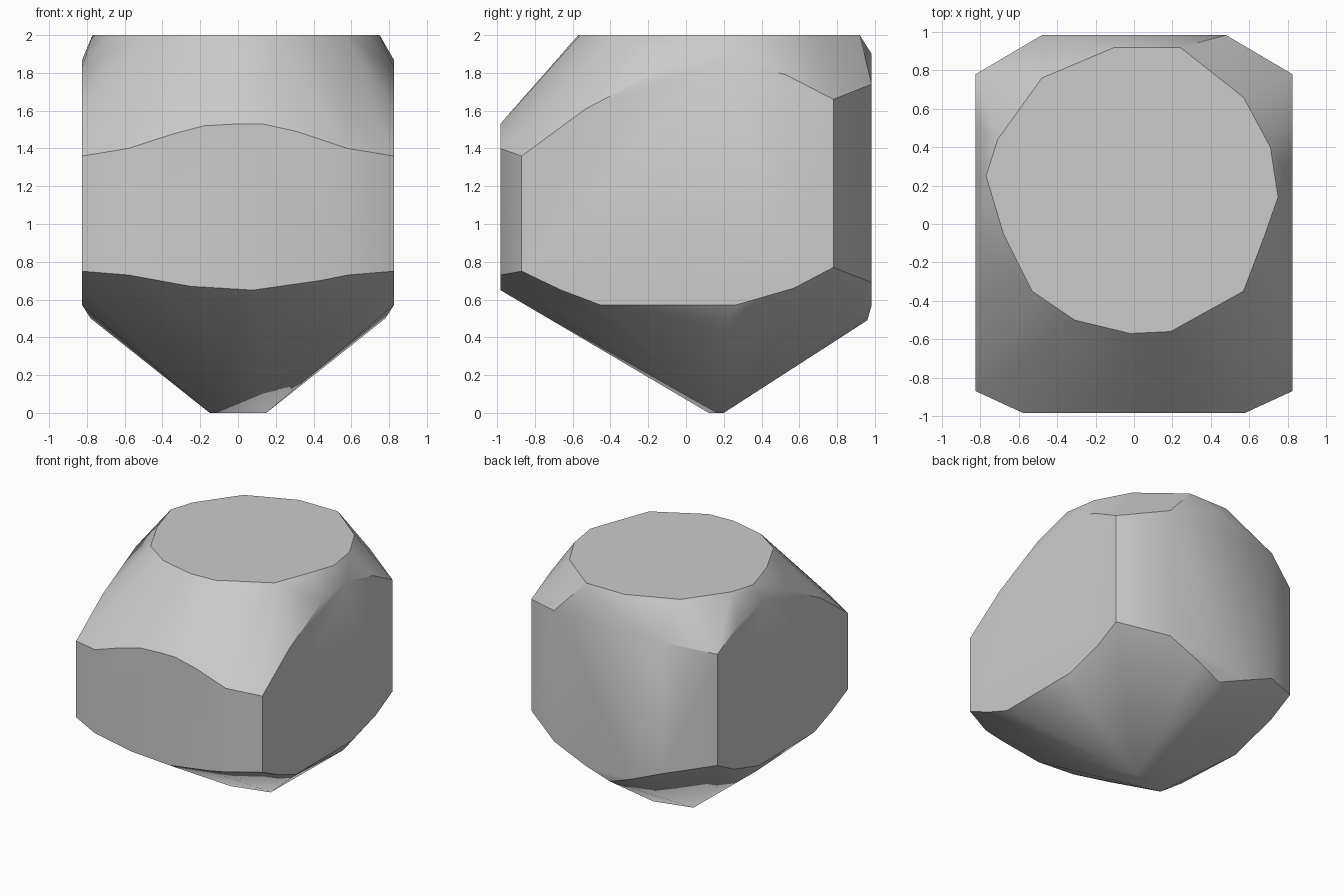
import bpy, bmesh, math

cube = bpy.data.objects.get("Cube")
if cube:
    bpy.data.objects.remove(cube, do_unlink=True)

# Half width, half depth of the block
W, D = 0.825, 0.983

# Outlines of the cut facets
top = [(-.10, .92), (.24, .92), (.57, .66), (.71, .40), (.75, .14), (.68, -.06),
       (.57, -.35), (.19, -.56), (-.02, -.57), (-.31, -.50), (-.53, -.35),
       (-.68, -.05), (-.77, .25), (-.71, .44), (-.48, .76)]
side = [(-.87, 1.36), (-.53, 1.61), (-.11, 1.83), (.20, 1.87), (.53, 1.79), (.78, 1.66),
        (.78, .77), (.57, .66), (.26, .57), (-.45, .57), (-.66, .65), (-.87, .75)]
front = [(-.58, 1.40), (-.35, 1.475), (-.18, 1.52), (0, 1.53), (.13, 1.53), (.31, 1.49),
         (.58, 1.40), (.58, .73), (.43, .70), (.08, .65), (-.25, .67), (-.58, .73)]
back = [(-.48, 1.74), (.03, 1.90), (.48, 1.74), (.48, .69), (.20, .57), (-.20, .57), (-.48, .69)]

points = [(x, y, 2) for x, y in top]
points += [(s * W, y, z) for s in (-1, 1) for y, z in side]
points += [(x, -D, z) for x, z in front]
points += [(x, D, z) for x, z in back]
# Softened lower shoulders and the short keel at the bottom
points += [(-.78, .22, .50), (.78, .22, .50), (0, .96, .49)]
points += [(.15, .20, 0), (-.15, .12, 0)]

# Wrap the facets into one cut stone
bm = bmesh.new()
for p in points:
    bm.verts.new(p)
hull = bmesh.ops.convex_hull(bm, input=bm.verts[:])
inner = {v for v in hull["geom_interior"] if isinstance(v, bmesh.types.BMVert)}
bmesh.ops.delete(bm, geom=list(inner), context="VERTS")
bmesh.ops.dissolve_limit(bm, angle_limit=math.radians(0.5), verts=bm.verts[:], edges=bm.edges[:])
bmesh.ops.recalc_face_normals(bm, faces=bm.faces[:])
mesh = bpy.data.meshes.new("faceted_stone")
bm.to_mesh(mesh)
bm.free()

stone = bpy.data.objects.new("faceted_stone", mesh)
bpy.context.collection.objects.link(stone)

# Plain grey
grey = bpy.data.materials.new("light_grey")
grey.use_nodes = True
color = (0.6, 0.6, 0.6, 1)
grey.diffuse_color = color
grey.node_tree.nodes["Principled BSDF"].inputs["Base Color"].default_value = color
mesh.materials.append(grey)

# Smooth shading with sharp facet borders
bpy.ops.object.select_all(action="DESELECT")
stone.select_set(True)
bpy.context.view_layer.objects.active = stone
bpy.ops.object.shade_smooth_by_angle(angle=math.radians(32))
